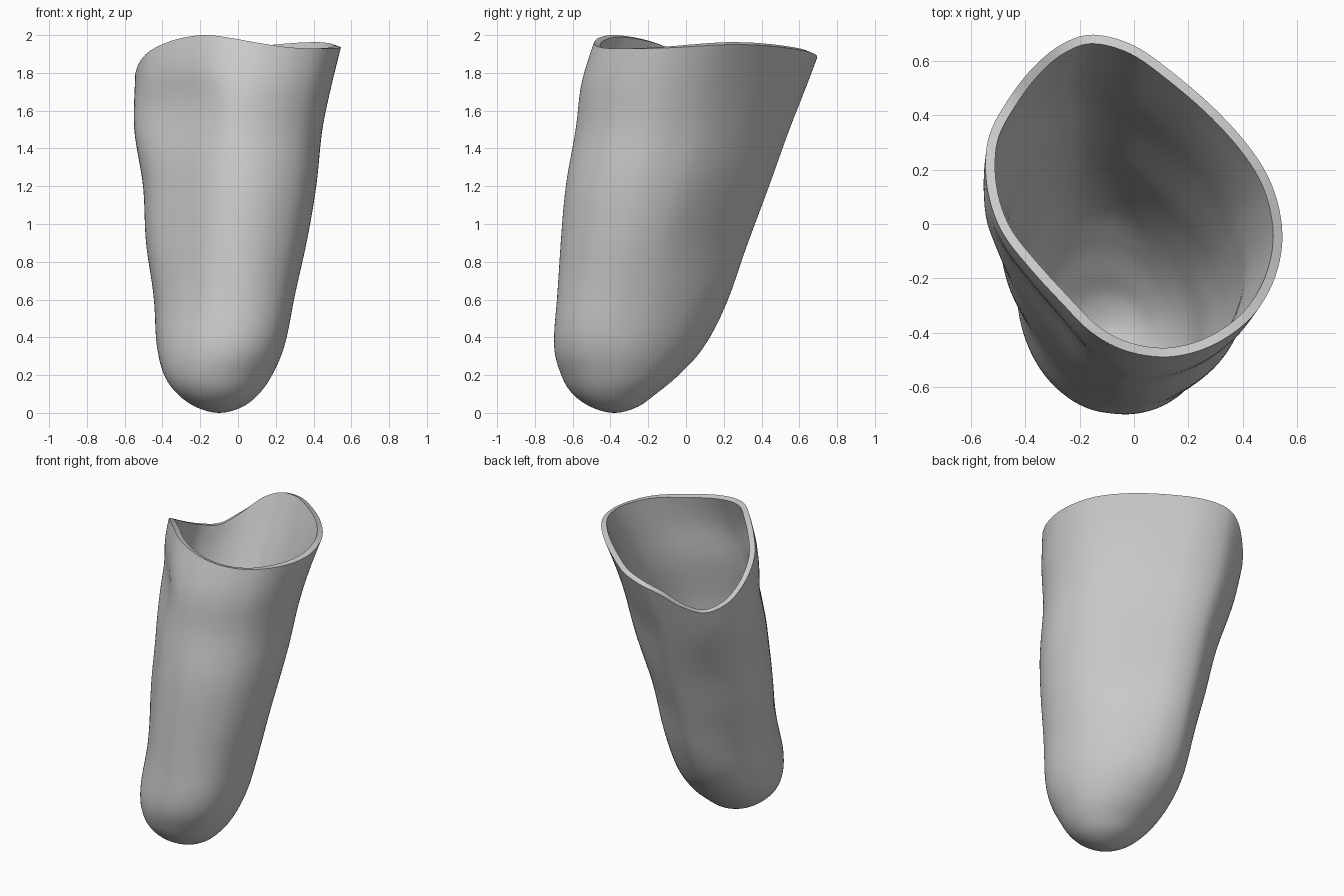
import bpy, bmesh, math
from mathutils import Vector

cube = bpy.data.objects.get("Cube")
if cube:
    bpy.data.objects.remove(cube, do_unlink=True)

RINGS, STEPS = 64, 5

# Rim outline, counter-clockwise: x, y, height
RIM = [(-.15, .695, 1.885), (0, .655, 1.91), (.15, .55, 1.93), (.31, .41, 1.945),
       (.44, .26, 1.95), (.515, .12, 1.945), (.545, -.04, 1.935), (.52, -.19, 1.93),
       (.45, -.32, 1.93), (.35, -.41, 1.93), (.23, -.468, 1.94), (.1, -.488, 1.96),
       (-.04, -.462, 1.985), (-.16, -.395, 2), (-.27, -.285, 1.99), (-.38, -.165, 1.96),
       (-.475, -.045, 1.91), (-.525, .07, 1.85), (-.545, .2, 1.78), (-.53, .33, 1.72),
       (-.46, .46, 1.69), (-.37, .575, 1.75), (-.265, .66, 1.84)]

# Body extents by height: z, x min, x max, y min, y max
BODY = [(0, -.1, -.1, -.38, -.38), (.03, -.22, .02, -.5, -.26), (.1, -.32, .11, -.6, -.16),
        (.2, -.39, .18, -.66, -.04), (.35, -.425, .24, -.695, .09), (.6, -.44, .29, -.68, .215),
        (.9, -.485, .36, -.665, .325), (1.2, -.5, .41, -.64, .435), (1.5, -.545, .44, -.59, .54),
        (1.75, -.54, .49, -.56, .635), (2, -.53, .55, -.485, .725)]


def smooth(t):
    t = max(0.0, min(1.0, t))
    return t * t * (3 - 2 * t)


def bump(z, centre):
    return math.exp(-((z - centre) / .25) ** 2)


def spline(points, steps):
    """Catmull-Rom samples between the second and the last but one point."""
    out = []
    for a, b, c, d in zip(points, points[1:], points[2:], points[3:]):
        for k in range(steps):
            t = k / steps
            out.append([q + t * ((r - p) / 2 + t * ((2 * p - 5 * q + 4 * r - s) / 2
                        + t * (3 * q - p - 3 * r + s) / 2)) for p, q, r, s in zip(a, b, c, d)])
    return out


# Dense rim and body curves; the body curve is mirrored through its lowest point
rim = spline(RIM[-1:] + RIM + RIM[:2], STEPS)
z, x0, x1, y0, y1 = BODY[1]
body = spline([(z, x1, x0, y1, y0)] + BODY + BODY[-1:], 12) + [BODY[-1]]


def extents(z):
    for a, b in zip(body, body[1:]):
        if z <= b[0]:
            t = (z - a[0]) / (b[0] - a[0])
            return [p + (q - p) * t for p, q in zip(a, b)][1:]
    return body[-1][1:]


def fit(values):
    """Rescale values to the range -1 to 1."""
    lo, hi = min(values), max(values)
    return [2 * (v - lo) / (hi - lo) - 1 for v in values]


UNIT = list(zip(fit([p[0] for p in rim]), fit([p[1] for p in rim])))


def outline(f):
    """Unit cross-section between a circle (0) and the rim shape (1)."""
    mixed = []
    for x, y in UNIT:
        r = math.hypot(x, y)
        mixed.append((x * (f + (1 - f) / r), y * (f + (1 - f) / r)))
    return list(zip(fit([p[0] for p in mixed]), fit([p[1] for p in mixed])))


def place(unit, z):
    x0, x1, y0, y1 = extents(z)
    return Vector(((x0 + x1 + unit[0] * (x1 - x0)) / 2,
                   (y0 + y1 + unit[1] * (y1 - y0)) / 2, z))


def corner_relief(unit, z):
    """Hollow under the raised rim corner, and fuller sides near the tip."""
    x, y = unit
    if x < 0 and y < 0:
        amount = -.1 * bump(z, 1.6)
    elif x * y < 0:
        amount = .035 * bump(z, .45)
    else:
        amount = .03 * (bump(z, 1.4) - bump(z, .35))
    amount *= abs(x * y)
    return Vector((math.copysign(amount, x * amount), math.copysign(amount, y * amount), 0))


# Loft the outer skin from the rounded tip to the wavy rim
bm = bmesh.new()
tip = bm.verts.new(place((0, 0), 0))
below = None
for k in range(1, RINGS + 1):
    s = (k / RINGS) ** 1.7
    shape = outline(smooth(s * 2))
    ring = []
    for unit, rim_unit, edge in zip(shape, UNIT, rim):
        z = s * edge[2]
        pull = Vector(edge) - place(rim_unit, edge[2])
        relief = corner_relief(unit, z) * smooth(6 * (1 - s)) * smooth(6 * s)
        ring.append(bm.verts.new(place(unit, z) + pull * s * s + relief))
    for i in range(len(ring)):
        j = i - 1
        if below:
            bm.faces.new((below[j], below[i], ring[i], ring[j]))
        else:
            bm.faces.new((tip, ring[i], ring[j]))
    below = ring
bmesh.ops.recalc_face_normals(bm, faces=bm.faces)
if sum(f.normal.dot(f.calc_center_median() - Vector((0, 0, 1))) for f in bm.faces) < 0:
    bmesh.ops.reverse_faces(bm, faces=bm.faces)

mesh = bpy.data.meshes.new("socket_shell")
bm.to_mesh(mesh)
bm.free()
shell = bpy.data.objects.new("socket_shell", mesh)
bpy.context.collection.objects.link(shell)

# Plain grey material
grey = bpy.data.materials.new("light grey")
grey.use_nodes = True
colour = (.6, .6, .6, 1)
grey.diffuse_color = colour
grey.node_tree.nodes["Principled BSDF"].inputs["Base Color"].default_value = colour
mesh.materials.append(grey)

# Wall thickness, inward
bpy.context.view_layer.objects.active = shell
shell.select_set(True)
wall = shell.modifiers.new("wall", 'SOLIDIFY')
wall.thickness = .035
wall.offset = -1
bpy.ops.object.modifier_apply(modifier=wall.name)
bpy.ops.object.shade_smooth_by_angle(angle=math.radians(40))
